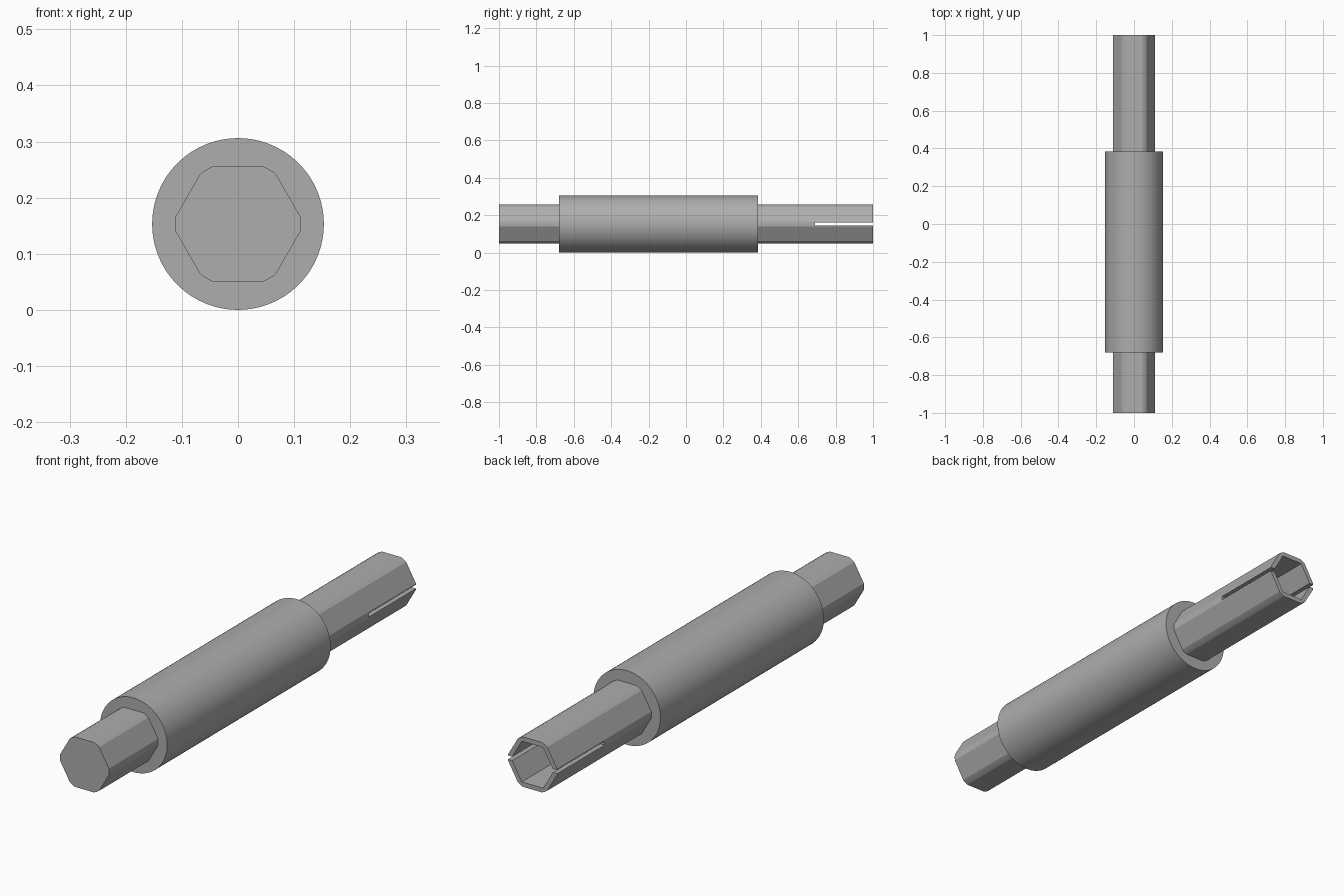
import bpy
import bmesh
from math import acos, cos, sin, pi, radians

if "Cube" in bpy.data.objects:
    bpy.data.objects.remove(bpy.data.objects["Cube"])

RADIUS = 0.153         # sleeve radius, also the height of the axis
FLAT = 0.103           # centre to flat of the hexagonal shaft
CORNER = 0.112         # radius that rounds the shaft corners
BORE = 0.084           # centre to flat of the socket
SLOT_START = 0.69

steel = bpy.data.materials.new("grey steel")
steel.use_nodes = True
colour = (0.42, 0.42, 0.42, 1)
steel.diffuse_color = colour
steel.node_tree.nodes["Principled BSDF"].inputs["Base Color"].default_value = colour


def prism(name, profile, y0, y1):
    """Extrude an x-z profile around the axis from y0 to y1."""
    bm = bmesh.new()
    face = bm.faces.new([bm.verts.new((x, y0, z + RADIUS)) for x, z in profile])
    new = bmesh.ops.extrude_face_region(bm, geom=[face])["geom"]
    verts = [v for v in new if isinstance(v, bmesh.types.BMVert)]
    bmesh.ops.translate(bm, verts=verts, vec=(0, y1 - y0, 0))
    bmesh.ops.recalc_face_normals(bm, faces=bm.faces)
    mesh = bpy.data.meshes.new(name)
    bm.to_mesh(mesh)
    bm.free()
    mesh.materials.append(steel)
    obj = bpy.data.objects.new(name, mesh)
    bpy.context.collection.objects.link(obj)
    return obj


def activate(obj):
    bpy.ops.object.select_all(action="DESELECT")
    obj.select_set(True)
    bpy.context.view_layer.objects.active = obj


def ring(radius, count):
    return [(radius * cos(2 * pi * i / count), radius * sin(2 * pi * i / count))
            for i in range(count)]


def rounded_hexagon(steps=4):
    """Hexagon with corners on +x and -x, trimmed by a circle."""
    half = radians(30) - acos(FLAT / CORNER)
    angles = [k * pi / 3 + half * (2 * i / steps - 1)
              for k in range(6) for i in range(steps + 1)]
    return [(CORNER * cos(a), CORNER * sin(a)) for a in angles]


# Hexagonal shaft running the full length
shaft = prism("hex_shaft", rounded_hexagon(), -1, 1)

# Hexagonal socket in the back end and the slot across its side corners
socket = prism("socket_cutter", ring(BORE / cos(pi / 6), 6), SLOT_START - 0.02, 1.1)
w, h = 0.2, 0.008
slot = prism("slot_cutter", [(-w, -h), (w, -h), (w, h), (-w, h)], SLOT_START, 1.1)
for cutter in (socket, slot):
    cutter.hide_render = True
    cut = shaft.modifiers.new(cutter.name, "BOOLEAN")
    cut.operation = "DIFFERENCE"
    cut.solver = "EXACT"
    cut.object = cutter
    activate(shaft)
    bpy.ops.object.modifier_apply(modifier=cut.name)
    bpy.data.objects.remove(cutter)

# Round sleeve around the middle
sleeve = prism("round_sleeve", ring(RADIUS, 96), -0.68, 0.385)

for part in (shaft, sleeve):
    activate(part)
    bpy.ops.object.shade_smooth_by_angle(angle=radians(15))
